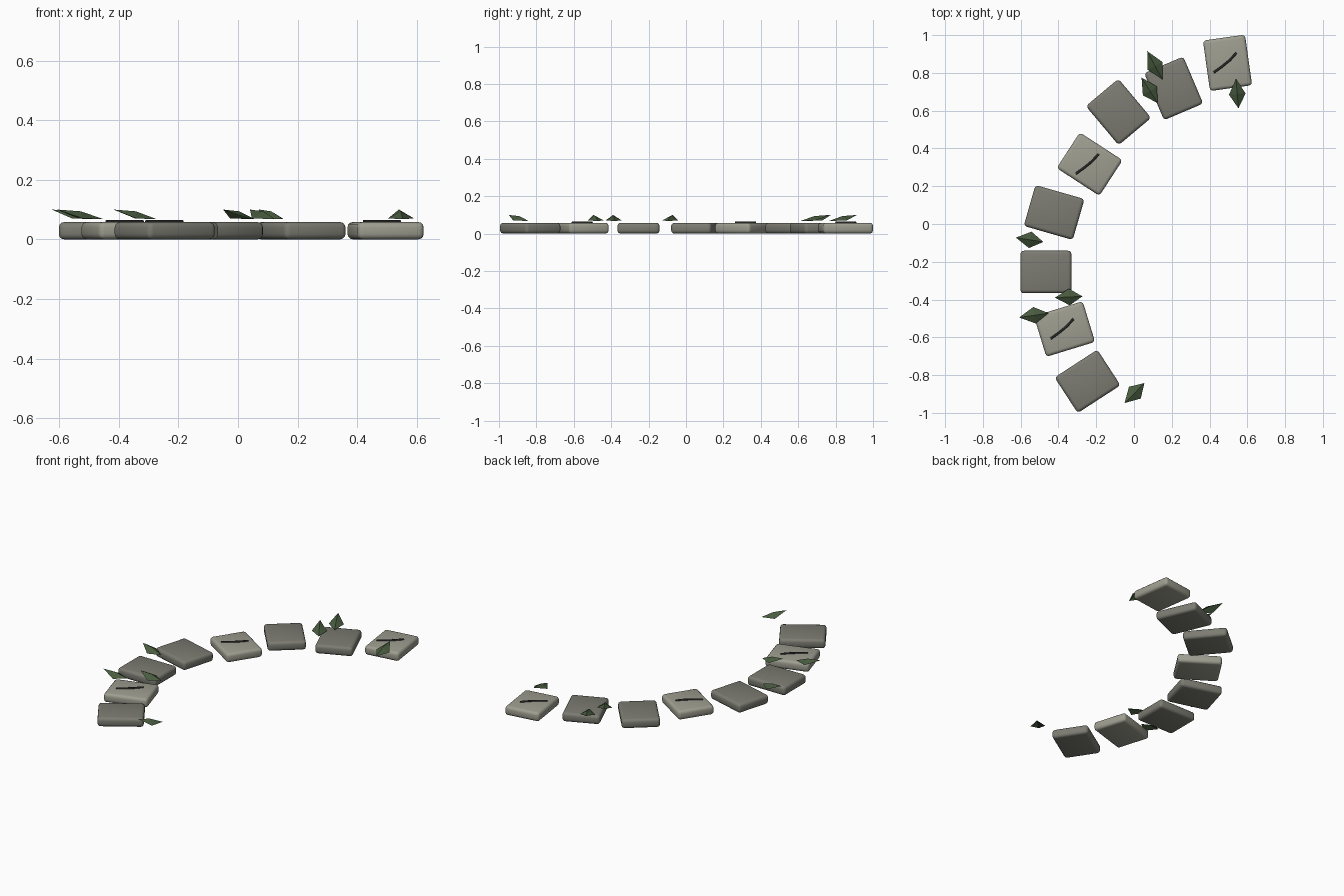
import bpy, bmesh
from math import radians
from mathutils import Vector, Matrix

cube = bpy.data.objects.get("Cube")
if cube:
    bpy.data.objects.remove(cube, do_unlink=True)


def material(name, rgb):
    m = bpy.data.materials.new(name)
    m.use_nodes = True
    m.diffuse_color = (*rgb, 1)
    bsdf = m.node_tree.nodes["Principled BSDF"]
    bsdf.inputs["Base Color"].default_value = (*rgb, 1)
    bsdf.inputs["Roughness"].default_value = 0.9
    return m


GREY = material("grey stone", (0.2, 0.2, 0.17))
PALE = material("pale stone", (0.34, 0.34, 0.28))
DARK = material("crack dark", (0.025, 0.027, 0.025))
GREEN = material("leaf green", (0.065, 0.105, 0.05))

STONE = (0.27, 0.225, 0.058)
TOP = STONE[2]


def add(name, bm, mat):
    mesh = bpy.data.meshes.new(name)
    bm.to_mesh(mesh)
    bm.free()
    mesh.materials.append(mat)
    obj = bpy.data.objects.new(name, mesh)
    bpy.context.collection.objects.link(obj)
    return obj


def stepping_stone(name, x, y, angle, mat):
    bm = bmesh.new()
    bmesh.ops.create_cube(bm, size=1, matrix=Matrix.Diagonal((*STONE, 1)))
    bmesh.ops.bevel(bm, geom=bm.edges[:], offset=0.018, segments=3,
                    profile=0.5, affect='EDGES')
    obj = add(name, bm, mat)
    obj.location = (x, y, TOP / 2)
    obj.rotation_euler.z = radians(angle)
    bpy.ops.object.select_all(action='DESELECT')
    obj.select_set(True)
    bpy.context.view_layer.objects.active = obj
    bpy.ops.object.shade_smooth_by_angle(angle=radians(40))


def crack(name, x, y):
    # Thin raised line that wanders diagonally across the stone
    curve = bpy.data.curves.new(name, 'CURVE')
    curve.dimensions = '3D'
    curve.bevel_depth = 0.006
    curve.bevel_resolution = 1
    curve.use_fill_caps = True
    path = [(-0.073, -0.051), (-0.03, -0.02), (0.012, 0.014), (0.048, 0.054)]
    spline = curve.splines.new('POLY')
    spline.points.add(len(path) - 1)
    for point, (px, py) in zip(spline.points, path):
        point.co = (x + px, y + py, TOP + 0.002, 1)
    curve.materials.append(DARK)
    obj = bpy.data.objects.new(name, curve)
    bpy.context.collection.objects.link(obj)


def leaf(name, tip, base):
    # Folded diamond: a ridge from raised tip to low base, with drooping sides
    tip, base = Vector((*tip, 0.1)), Vector((*base, 0.068))
    along = base - tip
    side = Vector((-along.y, along.x, 0)).normalized() * 0.044
    middle = tip + along * 0.52
    bm = bmesh.new()
    a, b = bm.verts.new(tip), bm.verts.new(base)
    middle.z = 0.094
    ridge = bm.verts.new(middle)
    middle.z = 0.07
    for s in (1, -1):
        wing = bm.verts.new(middle + side * s)
        for tri in ((a, wing, ridge), (ridge, wing, b)):
            bm.faces.new(tri if s < 0 else tri[::-1])
    bmesh.ops.recalc_face_normals(bm, faces=bm.faces[:])
    if sum(f.normal.z for f in bm.faces) < 0:
        bmesh.ops.reverse_faces(bm, faces=bm.faces[:])
    add(name, bm, GREEN)


# Curved row of stones: x, y, turn; every third one is pale and cracked
stones = [
    (-0.246, -0.833, 33), (-0.368, -0.556, 17), (-0.466, -0.254, 0),
    (-0.423, 0.061, -16), (-0.235, 0.317, -33), (-0.082, 0.593, -50),
    (0.21, 0.718, -67), (0.495, 0.853, -82),
]
for i, (x, y, turn) in enumerate(stones):
    pale = i % 3 == 1
    stepping_stone(f"stepping_stone_{i + 1}", x, y, turn, PALE if pale else GREY)
    if pale:
        crack(f"stone_crack_{i + 1}", x, y)

# Scattered leaves: tip and base
leaves = [
    ((0.07, 0.915), (0.15, 0.765)), ((0.04, 0.775), (0.125, 0.64)),
    ((0.54, 0.77), (0.553, 0.612)), ((-0.625, -0.072), (-0.48, -0.095)),
    ((-0.418, -0.39), (-0.273, -0.383)), ((-0.608, -0.495), (-0.452, -0.472)),
    ((-0.05, -0.948), (0.055, -0.842)),
]
for i, (tip, base) in enumerate(leaves):
    leaf(f"fallen_leaf_{i + 1}", tip, base)
